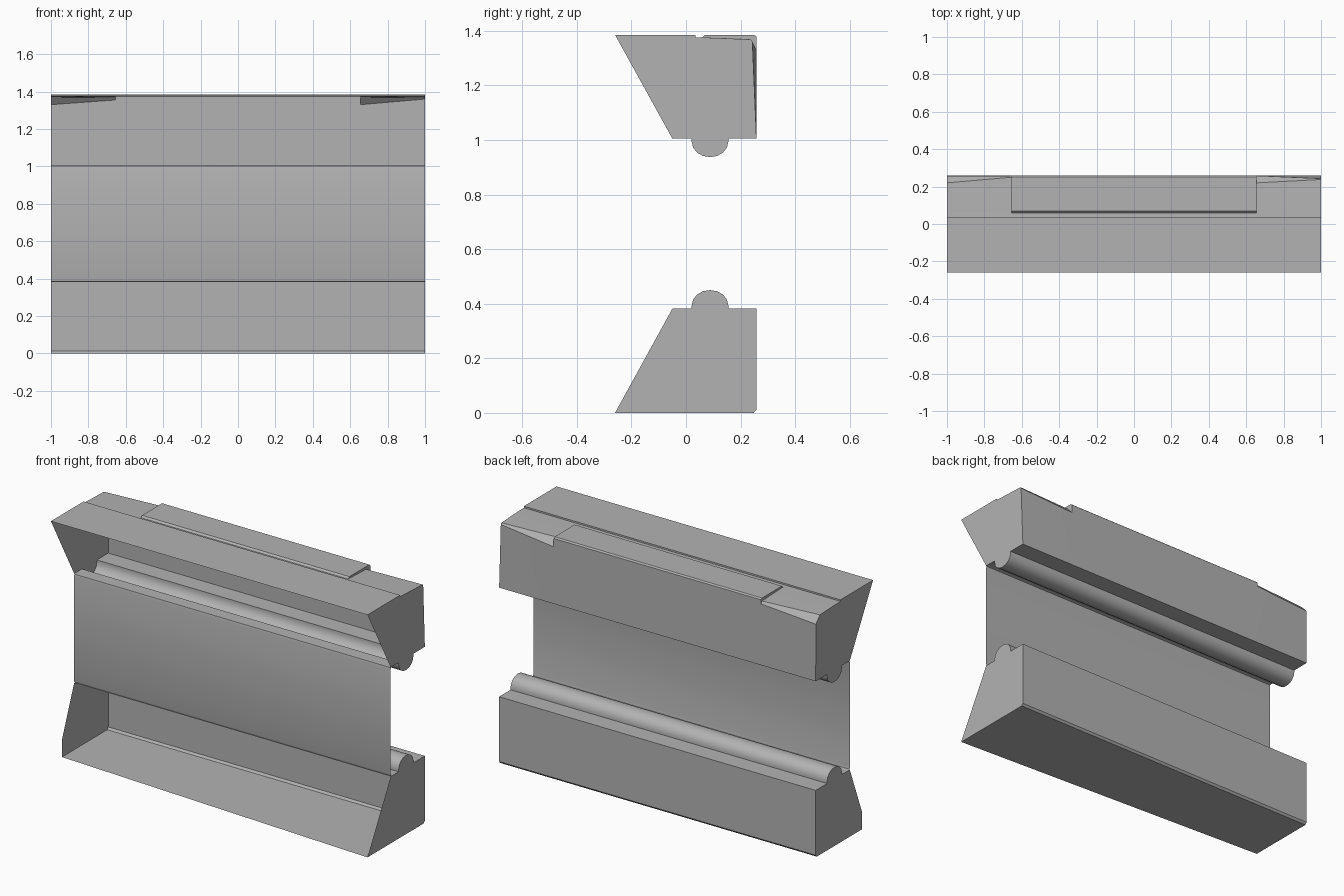
import bpy, bmesh, math

cube = bpy.data.objects.get("Cube")
if cube:
    bpy.data.objects.remove(cube, do_unlink=True)

grey = bpy.data.materials.new("plain grey")
grey.use_nodes = True
colour = (0.45, 0.45, 0.45, 1)
grey.diffuse_color = colour
grey.node_tree.nodes["Principled BSDF"].inputs["Base Color"].default_value = colour


def loft(name, sections, caps=()):
    """Skin open (y, z) profiles placed along x, then add flat end caps."""
    bm = bmesh.new()
    rows = [[bm.verts.new((x, y, z)) for y, z in pts] for x, pts in sections]
    for a, b in zip(rows, rows[1:]):
        for i in range(len(a) - 1):
            bm.faces.new((a[i], a[i + 1], b[i + 1], b[i]))
    for index, extra in caps:
        x = sections[index][0]
        bm.faces.new(rows[index] + [bm.verts.new((x, y, z)) for y, z in extra])
    bmesh.ops.remove_doubles(bm, verts=bm.verts, dist=0.0005)
    bmesh.ops.dissolve_degenerate(bm, edges=bm.edges, dist=0.0005)
    bmesh.ops.recalc_face_normals(bm, faces=bm.faces)
    mesh = bpy.data.meshes.new(name)
    bm.to_mesh(mesh)
    bm.free()
    mesh.materials.append(grey)
    obj = bpy.data.objects.new(name, mesh)
    bpy.context.collection.objects.link(obj)
    bpy.ops.object.select_all(action='DESELECT')
    obj.select_set(True)
    bpy.context.view_layer.objects.active = obj
    bpy.ops.object.shade_smooth_by_angle(angle=math.radians(30))
    return obj


def ribbed_side(z, up):
    """Inner side of a beam from back to front, with its rounded rib."""
    rib = [(0.088 + 0.067 * math.cos(a), z + up * (0.012 + 0.056 * math.sin(a)))
           for a in (math.pi * i / 8 for i in range(9))]
    return [(0.258, z), (0.155, z)] + rib + [(0.021, z), (-0.04, z), (-0.05, z)]


# Upper beam, open at the front, with a raised strip between notched ends
def upper(x, strip, back):
    top = [(-0.26, 1.385), (0.035, 1.385), (0.035, 1.376), (0.06, 1.375)]
    return x, top + [(0.07, strip)] + back + ribbed_side(1.005, -1)


raised = [(0.25, 1.385), (0.258, 1.378)]
s = 0.655
loft("upper_beam", [
    upper(-1, 1.375, [(0.22, 1.37), (0.256, 1.33)]),
    upper(-s, 1.375, [(0.25, 1.368), (0.258, 1.355)]),
    upper(-s, 1.385, raised),
    upper(s, 1.385, raised),
    upper(s, 1.375, [(0.22, 1.37), (0.258, 1.33)]),
    upper(1, 1.375, [(0.238, 1.368), (0.243, 1.36)]),
], caps=[(0, []), (-1, [])])


# Lower beam, open at the front, with one clipped corner
def lower(x, front):
    return x, [(front, 0), (0.248, 0), (0.258, 0.012)] + ribbed_side(0.382, 1)


loft("lower_beam", [lower(-1, -0.16), lower(1, -0.26)],
     caps=[(0, [(-0.16, 0.1)]), (-1, [])])

# Thin web sheet joining the two beams
web = [(-0.04, 1.005), (-0.048, 1.002), (-0.051, 0.99),
       (-0.051, 0.397), (-0.048, 0.385), (-0.04, 0.382)]
loft("web_panel", [(-1, web), (1, web)])
